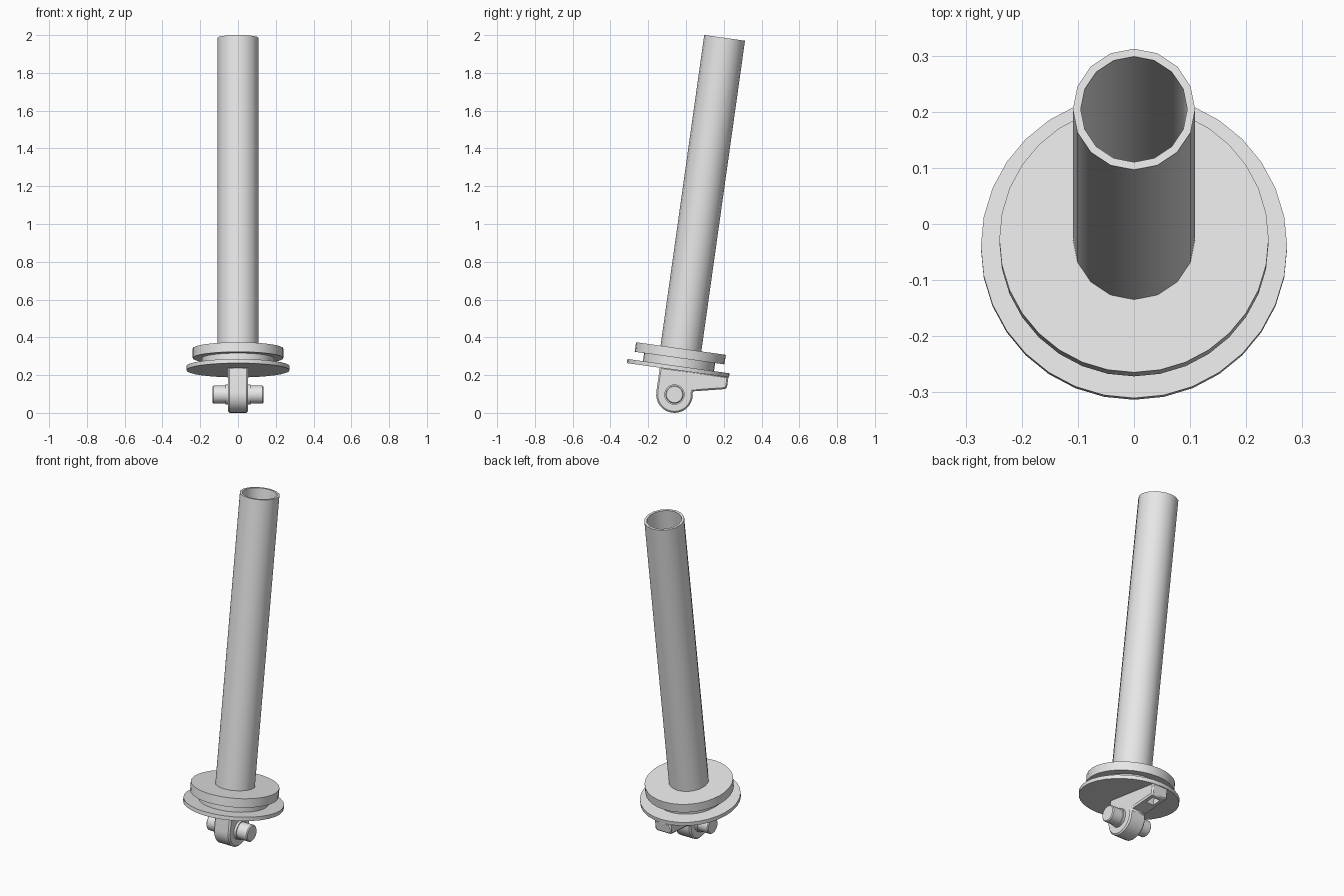
import bpy, bmesh, math
from mathutils import Matrix, Vector

cube = bpy.data.objects.get("Cube")
if cube:
    bpy.data.objects.remove(cube, do_unlink=True)

grey = bpy.data.materials.new("plain_grey")
grey.use_nodes = True
colour = (0.8, 0.8, 0.8, 1)
grey.diffuse_color = colour
grey.node_tree.nodes["Principled BSDF"].inputs["Base Color"].default_value = colour

# Everything hangs on a pivot pin and leans back about it
TILT = Matrix.Translation((0, -0.061, 0.097)) @ Matrix.Rotation(math.radians(-8), 4, "X")
FLANGE_R, FLANGE_LOW = 0.273, 0.13
LUG_R, LUG_HALF = 0.097, 0.053


def finish(bm, name):
    bmesh.ops.recalc_face_normals(bm, faces=bm.faces)
    mesh = bpy.data.meshes.new(name)
    bm.to_mesh(mesh)
    bm.free()
    obj = bpy.data.objects.new(name, mesh)
    bpy.context.collection.objects.link(obj)
    obj.matrix_world = TILT
    mesh.materials.append(grey)
    bpy.ops.object.select_all(action="DESELECT")
    obj.select_set(True)
    bpy.context.view_layer.objects.active = obj
    bpy.ops.object.shade_smooth_by_angle(angle=math.radians(30))
    return obj


def lathe(name, profile, sides, axis="Z", closed=False):
    """Turn (radius, height) points about the local axis."""
    bm = bmesh.new()
    rings = []
    for r, h in profile:
        ring = []
        for i in range(sides):
            a = math.tau * i / sides
            p = Vector((r * math.cos(a), r * math.sin(a), h))
            ring.append(bm.verts.new(p if axis == "Z" else (p.z, p.x, p.y)))
        rings.append(ring)
    pairs = list(zip(rings, rings[1:]))
    if closed:
        pairs.append((rings[-1], rings[0]))
    else:
        bm.faces.new(rings[0])
        bm.faces.new(rings[-1])
    for a, b in pairs:
        for i in range(sides):
            j = (i + 1) % sides
            bm.faces.new((a[i], a[j], b[j], b[i]))
    return finish(bm, name)


# Hollow tube
lathe("tube", [(0.109, 0.24), (0.109, 1.907), (0.095, 1.907), (0.095, 0.24)], 16, closed=True)

# Grooved base: upper disc, neck and thin lower flange
lathe("grooved_base", [(FLANGE_R, FLANGE_LOW), (FLANGE_R, 0.152), (0.19, 0.152),
                       (0.19, 0.195), (0.24, 0.195), (0.24, 0.246)], 32)

# Pivot pin with chamfered ends, and collars against the lug
lathe("pivot_pin", [(0.043, -0.135), (0.048, -0.13), (0.048, 0.13), (0.043, 0.135)], 24, "X")
lathe("pin_collar", [(0.054, -0.067), (0.054, 0.067)], 24, "X")

# Lug: rounded eye with an arm running back under the flange
outline = []
for i in range(17):
    a = math.radians(180 + 198 * i / 16)
    outline.append((LUG_R * math.cos(a), LUG_R * math.sin(a)))
outline += [(0.27, 0.068), (0.27, FLANGE_LOW + 0.005), (-LUG_R, FLANGE_LOW + 0.005)]
bm = bmesh.new()
base = bm.faces.new([bm.verts.new((-LUG_HALF, y, z)) for y, z in outline])
ext = bmesh.ops.extrude_face_region(bm, geom=[base])
bmesh.ops.translate(bm, vec=(2 * LUG_HALF, 0, 0),
                    verts=[v for v in ext["geom"] if isinstance(v, bmesh.types.BMVert)])
lug = finish(bm, "pivot_lug")
bevel = lug.modifiers.new("chamfer", "BEVEL")
bevel.width = 0.008
bevel.segments = 1
bevel.limit_method = "ANGLE"
bevel.angle_limit = math.radians(60)

# Square pocket in the underside of the arm
bm = bmesh.new()
bmesh.ops.create_cube(bm, size=1, matrix=Matrix.Translation((0, 0.215, 0.07))
                      @ Matrix.Diagonal((0.05, 0.055, 0.1, 1)))
cutter = finish(bm, "pocket_cutter")
cutter.hide_render = True
cutter.display_type = "WIRE"
cut = lug.modifiers.new("pocket", "BOOLEAN")
cut.operation = "DIFFERENCE"
cut.solver = "EXACT"
cut.object = cutter
